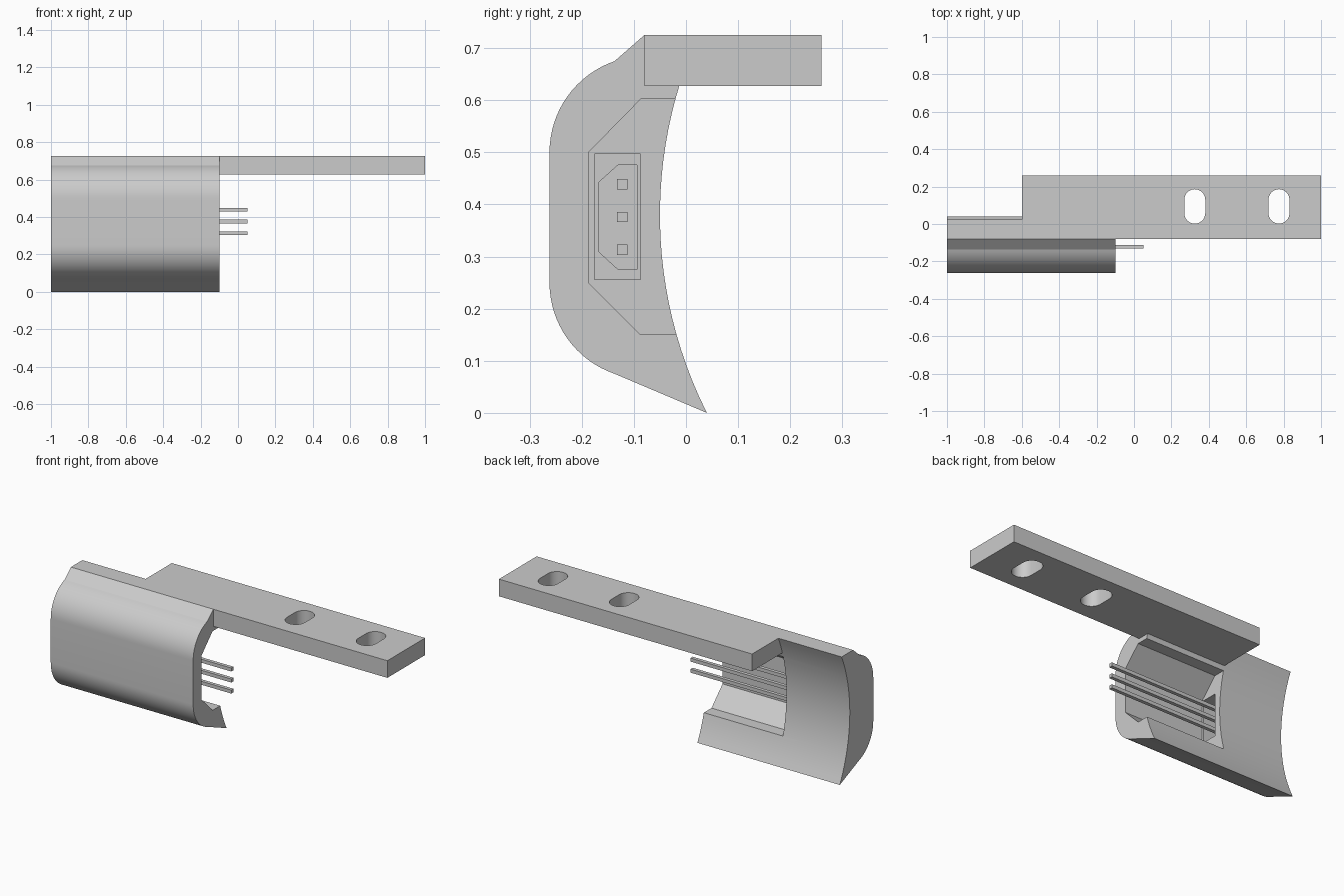
import bpy, bmesh, math

cube = bpy.data.objects.get("Cube")
if cube:
    bpy.data.objects.remove(cube, do_unlink=True)

grey = bpy.data.materials.new("plain grey")
grey.use_nodes = True
grey.diffuse_color = (0.6, 0.6, 0.6, 1)
grey.node_tree.nodes["Principled BSDF"].inputs["Base Color"].default_value = (0.6, 0.6, 0.6, 1)


def prism(name, outline, start, end, axis="x"):
    """Extrude an outline along x (points are y, z) or along z (points are x, y)."""
    bm = bmesh.new()

    def place(p, d):
        return (d, p[0], p[1]) if axis == "x" else (p[0], p[1], d)

    low = [bm.verts.new(place(p, start)) for p in outline]
    high = [bm.verts.new(place(p, end)) for p in outline]
    bm.faces.new(low[::-1])
    bm.faces.new(high)
    for i in range(len(low)):
        j = (i + 1) % len(low)
        bm.faces.new((low[i], low[j], high[j], high[i]))
    bmesh.ops.recalc_face_normals(bm, faces=bm.faces)
    mesh = bpy.data.meshes.new(name)
    bm.to_mesh(mesh)
    bm.free()
    mesh.materials.append(grey)
    obj = bpy.data.objects.new(name, mesh)
    bpy.context.collection.objects.link(obj)
    return obj


def cut(target, cutter):
    """Subtract the cutter, then discard it."""
    mod = target.modifiers.new("cut", "BOOLEAN")
    mod.operation = "DIFFERENCE"
    mod.solver = "EXACT"
    mod.object = cutter
    bpy.context.view_layer.objects.active = target
    bpy.ops.object.modifier_apply(modifier=mod.name)
    bpy.data.objects.remove(cutter, do_unlink=True)


def arc(cx, cy, r, a0, a1, n):
    angles = [math.radians(a0 + (a1 - a0) * i / n) for i in range(n + 1)]
    return [(cx + r * math.cos(a), cy + r * math.sin(a)) for a in angles]


def smooth(obj, degrees):
    bpy.ops.object.select_all(action="DESELECT")
    obj.select_set(True)
    bpy.context.view_layer.objects.active = obj
    bpy.ops.object.shade_smooth_by_angle(angle=math.radians(degrees))


# Curved housing: rounded front, hollow back
R = 0.847


def back_point(z):
    return (R - 0.05 - math.sqrt(R * R - (z - 0.38) ** 2), z)


front = [(-0.08, 0.725)] + arc(-0.077, 0.5, 0.185, 109, 180, 16) + arc(-0.077, 0.25, 0.185, 180, 251, 16)
back = [back_point(0.725 * i / 24) for i in range(25)]
housing = prism("housing", front + back, -1, -0.1)

# Pocket open to the back and to the left end
pocket = [(-0.187, 0.5), (-0.187, 0.25), (-0.087, 0.15), (0.2, 0.15), (0.2, 0.602), (-0.087, 0.602)]
cut(housing, prism("pocket_cutter", pocket, -0.6, 0.1))

# Rectangular socket in the pocket wall, with a shaped recess in its floor
socket = [(-0.176, 0.256), (-0.087, 0.256), (-0.087, 0.497), (-0.176, 0.497)]
cut(housing, prism("socket_cutter", socket, -0.7, -0.5))
recess = [(-0.168, 0.31), (-0.13, 0.275), (-0.094, 0.275), (-0.094, 0.476), (-0.13, 0.476), (-0.168, 0.442)]
cut(housing, prism("recess_cutter", recess, -0.75, -0.5))
smooth(housing, 15)

# Three square contact pins
for i, z in enumerate((0.313, 0.376, 0.439)):
    y, h = -0.122, 0.01
    prism(f"contact_pin_{i + 1}", [(y - h, z - h), (y + h, z - h), (y + h, z + h), (y - h, z + h)], -0.76, 0.05)

# Mounting bar with two slots
bar = prism("mounting_bar", [(-0.6, -0.08), (1, -0.08), (1, 0.26), (-0.6, 0.26)], 0.627, 0.725, "z")
for x in (0.325, 0.775):
    slot = arc(x, 0.13, 0.056, 0, 180, 16) + arc(x, 0.058, 0.056, 180, 360, 16)
    cut(bar, prism("slot_cutter", slot, 0.5, 0.9, "z"))
smooth(bar, 30)
